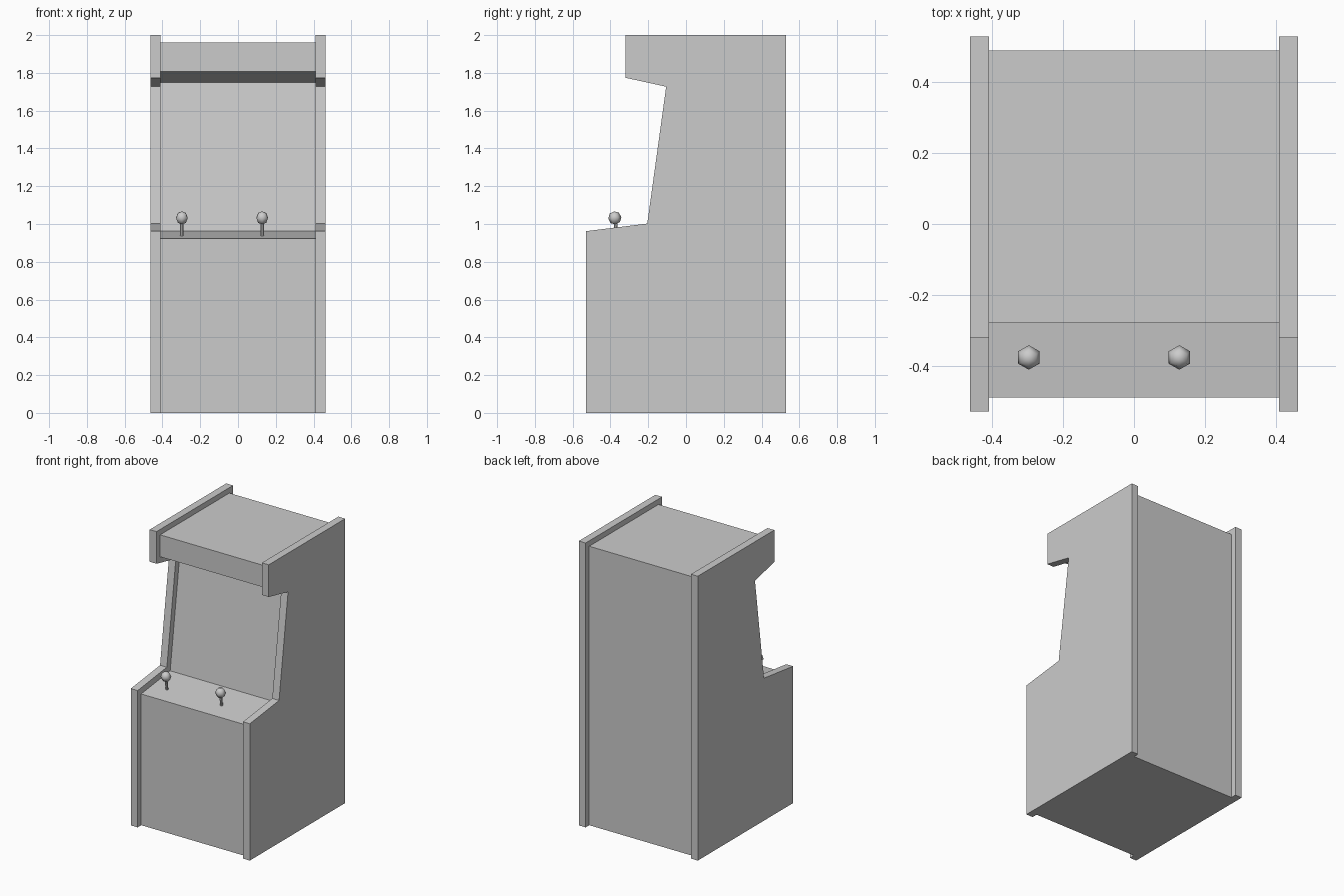
import bpy, bmesh
from math import radians, cos, sin
from mathutils import Matrix, Vector

cube = bpy.data.objects.get("Cube")
if cube:
    bpy.data.objects.remove(cube, do_unlink=True)

grey = bpy.data.materials.new("plain grey")
grey.use_nodes = True
grey.diffuse_color = (0.6, 0.6, 0.6, 1)
grey.node_tree.nodes["Principled BSDF"].inputs["Base Color"].default_value = grey.diffuse_color


def finish(name, bm, smooth=False):
    bmesh.ops.recalc_face_normals(bm, faces=bm.faces)
    for f in bm.faces:
        f.smooth = smooth
    mesh = bpy.data.meshes.new(name)
    bm.to_mesh(mesh)
    bm.free()
    mesh.materials.append(grey)
    obj = bpy.data.objects.new(name, mesh)
    bpy.context.collection.objects.link(obj)
    return obj


def slab(name, profile, x0, x1):
    """Extrude a (y, z) profile along x."""
    bm = bmesh.new()
    face = bm.faces.new([bm.verts.new((x0, y, z)) for y, z in profile])
    ext = bmesh.ops.extrude_face_region(bm, geom=[face])
    verts = [v for v in ext["geom"] if isinstance(v, bmesh.types.BMVert)]
    bmesh.ops.translate(bm, verts=verts, vec=(x1 - x0, 0, 0))
    return finish(name, bm)


# Side panels
panel = [(-0.53, 0), (0.53, 0), (0.53, 2), (-0.32, 2),
         (-0.32, 1.774), (-0.105, 1.727), (-0.205, 1.002), (-0.53, 0.962)]
slab("left_side_panel", panel, 0.41, 0.463)
slab("right_side_panel", panel, -0.463, -0.41)

# Recessed body with hood, screen and control deck
body = [(-0.49, 0), (0.49, 0), (0.49, 1.962), (-0.28, 1.962),
        (-0.28, 1.808), (-0.06, 1.75), (-0.168, 0.963), (-0.49, 0.923)]
slab("cabinet_body", body, -0.41, 0.41)

# Joysticks, square to the sloping deck
tilt = Matrix.Rotation(radians(7), 4, 'X')
for side, x in (("right", -0.297), ("left", 0.128)):
    place = Matrix.Translation((x, -0.365, 0.935)) @ tilt
    bm = bmesh.new()
    bmesh.ops.create_cone(bm, cap_ends=True, segments=8, radius1=0.009, radius2=0.009,
                          depth=0.08, matrix=place @ Matrix.Translation((0, 0, 0.035)))
    finish(side + "_joystick_shaft", bm)
    bm = bmesh.new()
    bmesh.ops.create_uvsphere(bm, u_segments=6, v_segments=4, radius=0.035,
                              matrix=place @ Matrix.Translation((0, 0, 0.098)))
    finish(side + "_joystick_ball", bm, smooth=True)
